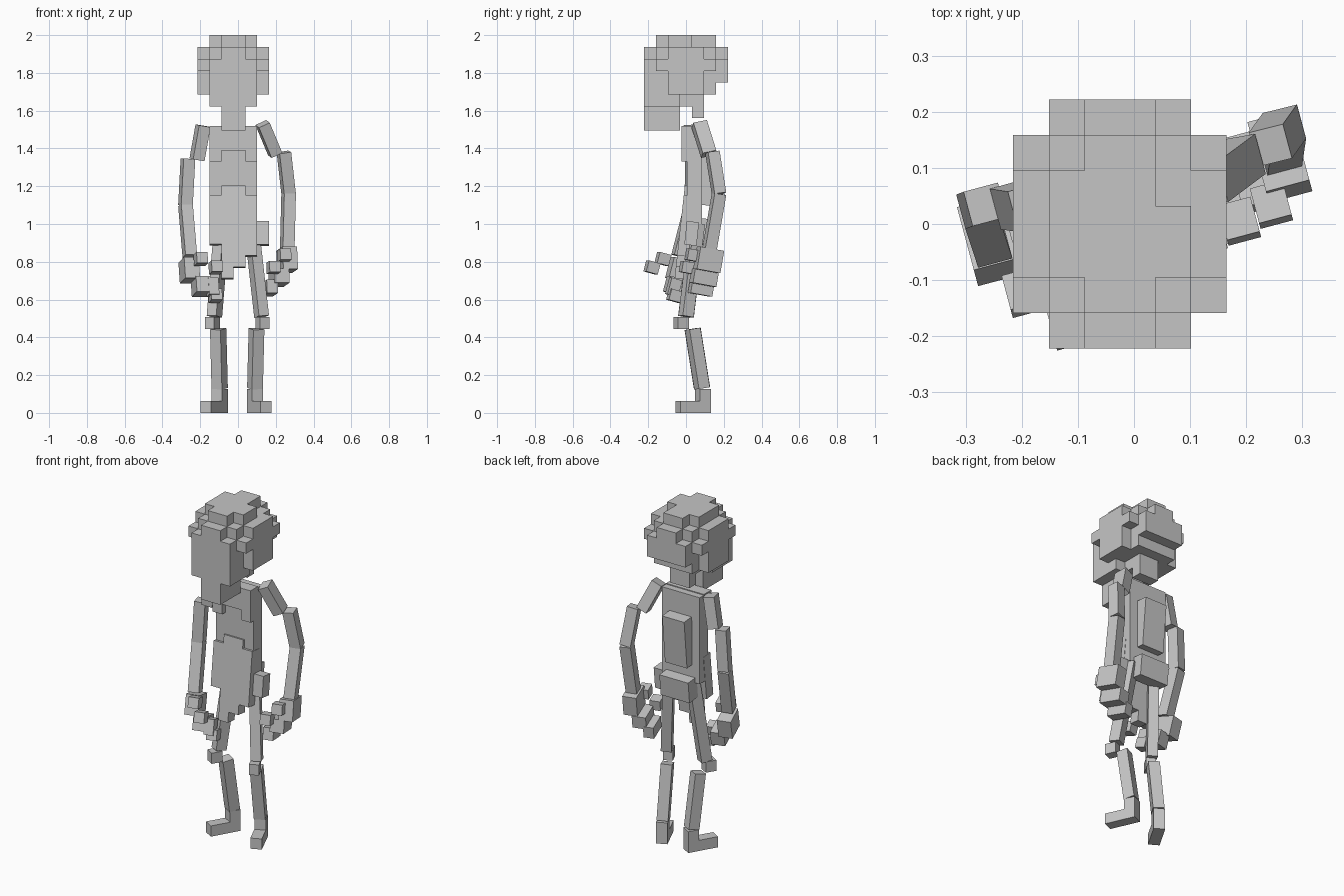
import bpy, bmesh, math
from mathutils import Vector, Matrix

if "Cube" in bpy.data.objects:
    bpy.data.objects.remove(bpy.data.objects["Cube"], do_unlink=True)

grey = bpy.data.materials.new("plain_grey")
grey.use_nodes = True
grey.diffuse_color = (0.56, 0.56, 0.56, 1)
grey.node_tree.nodes["Principled BSDF"].inputs["Base Color"].default_value = (0.56, 0.56, 0.56, 1)

U = 0.0634  # block size


def build(name, matrices):
    """One object made of unit cubes placed by matrices."""
    bm = bmesh.new()
    for m in matrices:
        bmesh.ops.create_cube(bm, size=1, matrix=m)
    mesh = bpy.data.meshes.new(name)
    bm.to_mesh(mesh)
    bm.free()
    mesh.materials.append(grey)
    bpy.context.collection.objects.link(bpy.data.objects.new(name, mesh))


def span(x0, x1, y0, y1, z0, z1):
    """Upright block between limits."""
    return (Matrix.Translation(((x0 + x1) / 2, (y0 + y1) / 2, (z0 + z1) / 2))
            @ Matrix.Diagonal((x1 - x0, y1 - y0, z1 - z0, 1)))


def turned(centre, size, yaw=0, pitch=0):
    """Block turned about its own centre."""
    return (Matrix.Translation(centre) @ Matrix.Rotation(math.radians(yaw), 4, 'Z')
            @ Matrix.Rotation(math.radians(pitch), 4, 'X') @ Matrix.Diagonal((*size, 1)))


def limb(top, end, yaw, width=U, depth=U):
    """Long block running from one joint to the next."""
    top, end = Vector(top), Vector(end)
    z = (top - end).normalized()
    a = math.radians(yaw)
    y = z.cross(Vector((math.cos(a), math.sin(a), 0))).normalized()
    rot = Matrix((y.cross(z), y, z)).transposed().to_4x4()
    return (Matrix.Translation((top + end) / 2) @ rot
            @ Matrix.Diagonal((width, depth, (top - end).length, 1)))


# Head: stepped layers around a centre line
CX = -0.025


def ring(hx, hy, z0, z1):
    return span(CX - hx * U, CX + hx * U, -hy * U, hy * U, z0, z1)


build("head", [
    ring(1, 2.5, 1.937, 2.0),
    span(CX - 2 * U, CX + 2 * U, -1.5 * U, U / 2, 1.937, 2.0),
    span(CX - 2 * U, CX + U, U / 2, 1.5 * U, 1.937, 2.0),
    ring(3, 1.5, 1.685, 1.937),
    ring(2, 2.5, 1.685, 1.937),
    ring(1, 3.5, 1.748, 1.937),
    ring(3, 2.5, 1.811, 1.874),
    ring(2, 3.5, 1.748, 1.874),
])
build("face", [span(CX - 2 * U, CX + 2 * U, -3.5 * U, -U / 2, 1.622, 1.80)])
build("chin", [span(CX - U, CX + U, -3.5 * U, -U / 2, 1.495, 1.63)])
build("neck", [span(CX - U, CX + U, -U / 2, 1.5 * U, 1.622, 1.70),
               span(CX - U, CX + U, U / 2, 1.5 * U, 1.56, 1.64)])

# Torso
build("chest", [
    span(-0.15, 0.10, -0.025, 0.045, 1.39, 1.52),
    span(-0.15, -0.087, -0.025, 0.045, 1.33, 1.40),
    span(0.04, 0.10, -0.025, 0.045, 1.33, 1.40),
])
build("torso", [span(-0.15, 0.10, 0.005, 0.085, 1.0, 1.515)])
build("back_panel", [limb((CX, 0.122, 1.385), (CX, 0.095, 1.1), 0, 0.145, 0.07)])
build("back_pouch", [turned((CX, 0.105, 0.965), (0.19, 0.08, 0.125), 0, -6)])
build("side_pouch", [turned((0.13, 0.03, 0.95), (0.07, 0.065, 0.125), 0, -6)])

# Stepped front plate, leaning forward at the bottom
plate = []
for i, (top, bottom) in enumerate([(1.15, 0.89), (1.2, 0.71), (1.2, 0.77), (1.15, 0.83)]):
    x = CX + (i - 1.5) * U
    plate.append(limb((x, 0.11 * (top - 0.97), top), (x, 0.11 * (bottom - 0.97), bottom), 0))
build("front_plate", plate)

# Legs
legs = {
    "right": (-30, (-0.085, 0.06, 1.0), (-0.125, 0.0, 0.51), (-0.135, -0.025, 0.475),
              (-0.105, 0.035, 0.445), (-0.097, 0.085, 0.13)),
    "left": (24, (0.07, 0.06, 1.0), (0.125, 0.0, 0.51), (0.13, -0.025, 0.475),
             (0.098, 0.035, 0.445), (0.09, 0.085, 0.13)),
}
for side, (yaw, hip, knee, cap, shin, ankle) in legs.items():
    a = math.radians(yaw)
    forward = Vector((math.sin(a), -math.cos(a), 0))
    heel = Vector((ankle[0], 0.09, 0))
    build(side + "_thigh", [limb(hip, knee, yaw, 0.058)])
    build(side + "_knee", [turned(cap, (0.055, U, U), yaw)])
    build(side + "_shin", [limb(shin, ankle, yaw)])
    build(side + "_foot", [
        turned(heel + Vector((0, 0, U)), (U, U, 2 * U), yaw),
        turned(heel + forward * U * 0.9 + Vector((0, 0, U / 2)), (U, 2.8 * U, U), yaw),
    ])

# Arms
arms = {
    "right": [(-0.185, 0.03, 1.52), (-0.217, 0.035, 1.34),
              (-0.265, 0.035, 1.345), (-0.278, 0.03, 1.10), (-0.255, -0.04, 0.83)],
    "left": [(0.13, 0.07, 1.53), (0.197, 0.12, 1.37),
             (0.243, 0.14, 1.38), (0.268, 0.175, 1.16), (0.26, 0.12, 0.84)],
}
for side, (s0, s1, upper, elbow, wrist) in arms.items():
    build(side + "_shoulder", [limb(s0, s1, 15, U, 0.075)])
    build(side + "_upper_arm", [limb(upper, elbow, 15)])
    build(side + "_forearm", [limb(elbow, wrist, 15)])

# Hands: palm, thumb and curled fingers
FINGER = (0.06, 0.065, 0.06)
build("right_palm", [turned((-0.258, -0.03, 0.755), (0.08, 0.12, 0.115), 15, -15)])
build("right_thumb", [turned((-0.197, -0.122, 0.815), FINGER, 15, -15),
                      turned((-0.118, -0.18, 0.77), FINGER, 15, -15)])
build("right_fingers", [
    turned((-0.195, -0.05, 0.67), (0.08, 0.11, 0.085), 15, -15),
    turned((-0.135, -0.065, 0.665), (0.055, 0.06, 0.09), 15, -15),
    turned((-0.12, -0.06, 0.62), FINGER, 15, -15),
])
build("left_palm", [turned((0.26, 0.12, 0.81), (0.08, 0.13, 0.12), 15, -10)])
build("left_thumb", [turned((0.245, 0.035, 0.835), FINGER, 15, -10),
                     turned((0.188, 0.005, 0.77), FINGER, 15, -10)])
build("left_fingers", [
    turned((0.217, 0.095, 0.715), (0.08, 0.13, 0.075), 15, -10),
    turned((0.167, 0.08, 0.66), (0.06, 0.12, 0.07), 15, -10),
])
